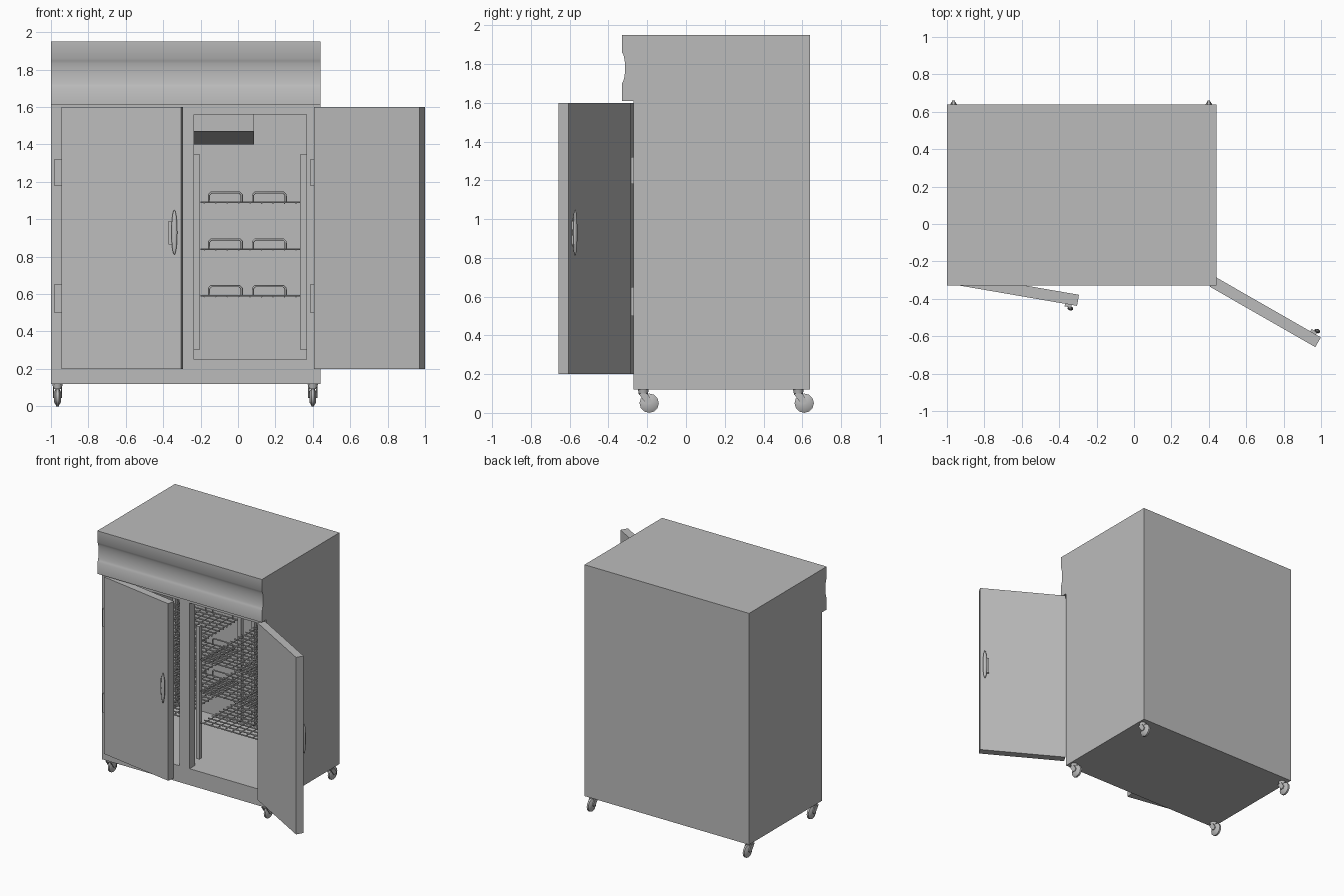
import bpy, bmesh, math
from mathutils import Matrix, Vector

old = bpy.data.objects.get("Cube")
if old:
    bpy.data.objects.remove(old, do_unlink=True)

grey = bpy.data.materials.new("steel grey")
grey.use_nodes = True
grey.diffuse_color = (0.5, 0.5, 0.5, 1)
grey.node_tree.nodes["Principled BSDF"].inputs["Base Color"].default_value = (0.5, 0.5, 0.5, 1)

LEFT, RIGHT, BACK = -1.0, 0.44, 0.64
FACE = -0.27                 # front face of the cabinet below the hood
MID = (LEFT + RIGHT) / 2


def add(name, data):
    ob = bpy.data.objects.new(name, data)
    bpy.context.scene.collection.objects.link(ob)
    data.materials.append(grey)
    return ob


def from_bmesh(name, bm, matrix=None):
    if matrix:
        bm.transform(matrix)
    bmesh.ops.recalc_face_normals(bm, faces=bm.faces)
    mesh = bpy.data.meshes.new(name)
    bm.to_mesh(mesh)
    bm.free()
    return add(name, mesh)


def box(name, lo, hi, matrix=None):
    bm = bmesh.new()
    bmesh.ops.create_cube(bm, size=1)
    lo, hi = Vector(lo), Vector(hi)
    bm.transform(Matrix.Translation((lo + hi) / 2) @ Matrix.Diagonal((*(hi - lo), 1)))
    return from_bmesh(name, bm, matrix)


def prism(name, profile, x0, x1):
    """Extrude a (y, z) outline along x."""
    bm = bmesh.new()
    face = bm.faces.new([bm.verts.new((x0, y, z)) for y, z in profile])
    new = bmesh.ops.extrude_face_region(bm, geom=[face])["geom"]
    bmesh.ops.translate(bm, vec=(x1 - x0, 0, 0),
                        verts=[v for v in new if isinstance(v, bmesh.types.BMVert)])
    return from_bmesh(name, bm)


def smooth(ob, angle=40):
    bpy.ops.object.select_all(action='DESELECT')
    ob.select_set(True)
    bpy.context.view_layer.objects.active = ob
    bpy.ops.object.shade_smooth_by_angle(angle=math.radians(angle))


def wires(name, paths, radius):
    cu = bpy.data.curves.new(name, 'CURVE')
    cu.dimensions = '3D'
    cu.bevel_depth = radius
    cu.bevel_resolution = 1
    cu.use_fill_caps = True
    for path in paths:
        sp = cu.splines.new('POLY')
        sp.points.add(len(path) - 1)
        for p, co in zip(sp.points, path):
            p.co = (*co, 1)
    return add(name, cu)


# Cabinet with a hood whose front has a shallow cove
cove = [(-0.33 + 0.016 * math.sin(math.pi * i / 12) ** 0.6, 1.86 - 0.16 * i / 12)
        for i in range(13)]
outline = [(BACK, 0.12), (BACK, 1.95), (-0.33, 1.95), *cove,
           (-0.33, 1.61), (FACE, 1.61), (FACE, 0.12)]
cabinet = prism("cabinet", outline, LEFT, RIGHT)
cutter = box("interior_cutter", (-0.925, -0.3, 0.25), (0.365, 0.58, 1.56))
cutter.hide_render = True
mod = cabinet.modifiers.new("interior", 'BOOLEAN')
mod.operation = 'DIFFERENCE'
mod.object = cutter
mod.solver = 'EXACT'
bpy.context.view_layer.objects.active = cabinet
bpy.ops.object.modifier_apply(modifier=mod.name)
bpy.data.objects.remove(cutter, do_unlink=True)
smooth(cabinet)

# Centre post between the two openings and the cooling unit under the ceiling
box("centre_post", (MID - 0.045, FACE, 0.25), (MID + 0.045, -0.2, 1.56))
prism("cooling_unit", [(-0.1, 1.56), (-0.1, 1.47), (0.4, 1.40), (0.4, 1.56)],
      MID - 0.365, MID + 0.365)

# Shelf rails and wire shelves in both bays
for side, sign in (("left", 1), ("right", -1)):
    def bx(u):
        return MID + sign * u
    for u in (0.045, 0.615):
        for where, y in (("front", -0.19), ("back", 0.5)):
            a, b = sorted((bx(u), bx(u + 0.03)))
            box(f"{side}_{where}_shelf_rail", (a, y, 0.3), (b, y + 0.03, 1.35))
    for z in (0.59, 0.84, 1.09):
        near, far = -0.18, 0.52
        bars = [[(bx(0.08), near + (far - near) * i / 15, z),
                 (bx(0.612), near + (far - near) * i / 15, z)] for i in range(16)]
        wires(f"{side}_shelf_bars", bars, 0.005)
        ribs = [[(bx(0.1 + 0.49 * i / 8), near, z - 0.004),
                 (bx(0.1 + 0.49 * i / 8), far, z - 0.004)] for i in range(9)]
        wires(f"{side}_shelf_ribs", ribs, 0.004)
        loops = []
        for u in (0.125, 0.36):
            shape = ((0, 0), (0, 0.04), (0.012, 0.052), (0.163, 0.052), (0.175, 0.04), (0.175, 0))
            loops.append([(bx(u + du), far - 0.01, z + dz) for du, dz in shape])
        wires(f"{side}_shelf_stops", loops, 0.006)


# Doors: local x runs from hinge to free edge, local -y faces outward
def door(side, corner, along, outward):
    m = Matrix.Identity(4)
    m.col[0] = (*along, 0, 0)
    m.col[1] = (-outward[0], -outward[1], 0, 0)
    m.col[3] = (*corner, 0, 1)
    box(f"{side}_door", (0, 0, 0.2), (0.65, 0.06, 1.6), m)
    box(f"{side}_handle_base", (0.585, -0.014, 0.865), (0.62, 0.001, 0.99), m)
    bm = bmesh.new()
    bmesh.ops.create_uvsphere(bm, u_segments=12, v_segments=10, radius=1)
    bm.transform(Matrix.Translation((0.617, -0.02, 0.93)) @ Matrix.Diagonal((0.016, 0.011, 0.12, 1)))
    smooth(from_bmesh(f"{side}_handle_lever", bm, m))


c, s = math.cos(math.radians(9.8)), math.sin(math.radians(9.8))
door("right", (-0.945, -0.327), (c, -s), (-s, -c))
c, s = math.cos(math.radians(29.8)), math.sin(math.radians(29.8))
door("left", (0.435, -0.283), (c, -s), (s, c))

# Hinge plates on the cabinet face
for side, x0, x1 in (("right", -0.985, -0.94), ("left", 0.385, 0.425)):
    for z0, z1 in ((0.5, 0.65), (1.18, 1.32)):
        box(f"{side}_hinge", (x0, -0.285, z0), (x1, FACE, z1))


# Casters: swivel stem, trailing fork and a rounded wheel
def cylinder(name, r1, r2, depth, matrix, sides=12):
    bm = bmesh.new()
    bmesh.ops.create_cone(bm, cap_ends=True, segments=sides, radius1=r1, radius2=r2, depth=depth)
    return from_bmesh(name, bm, matrix)


turn = Matrix.Rotation(math.pi / 2, 4, 'Y')
for x in (-0.965, 0.4):
    for y in (-0.19, 0.61):
        smooth(cylinder("caster_stem", 0.022, 0.028, 0.03, Matrix.Translation((x, y - 0.03, 0.107))))
        for e in (-1, 1):
            prism("caster_fork", [(y - 0.055, 0.1), (y - 0.01, 0.1), (y + 0.015, 0.06),
                                  (y + 0.005, 0.045), (y - 0.015, 0.045)],
                  x + e * 0.018, x + e * 0.025)
        smooth(cylinder("caster_wheel", 0.05, 0.05, 0.014, Matrix.Translation((x, y, 0.05)) @ turn))
        for e in (-1, 1):
            flip = turn if e > 0 else turn @ Matrix.Rotation(math.pi, 4, 'X')
            smooth(cylinder("caster_hub", 0.048, 0.03, 0.011,
                            Matrix.Translation((x + e * 0.012, y, 0.05)) @ flip))
